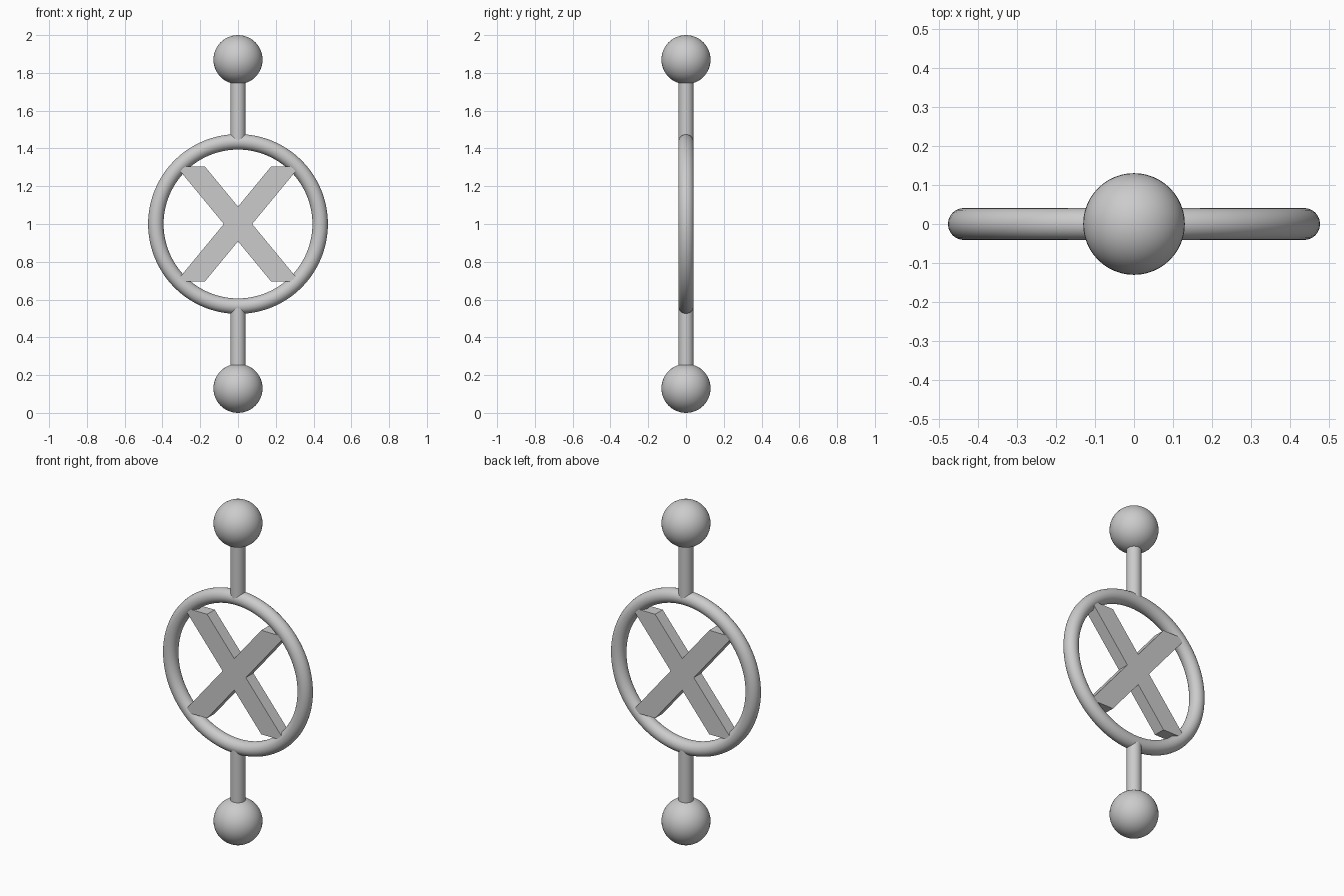
import bpy, bmesh, math

if "Cube" in bpy.data.objects:
    bpy.data.objects.remove(bpy.data.objects["Cube"])

MID = 1.0      # height of the ring centre
DEPTH = 0.035  # half thickness of the cross


def finish(name, smooth=True):
    ob = bpy.context.object
    ob.name = name
    if smooth:
        bpy.ops.object.shade_smooth_by_angle(angle=math.radians(40))
    return ob


# upright ring
bpy.ops.mesh.primitive_torus_add(major_radius=0.435, minor_radius=0.041,
                                 major_segments=96, minor_segments=24,
                                 location=(0, 0, MID), rotation=(math.pi / 2, 0, 0))
finish("ring")

# ball and rod at both ends
for side, label in ((-1, "lower"), (1, "upper")):
    bpy.ops.mesh.primitive_uv_sphere_add(segments=48, ring_count=24, radius=0.13,
                                         location=(0, 0, MID + side * 0.87))
    finish(label + "_ball")
    bpy.ops.mesh.primitive_cylinder_add(vertices=32, radius=0.04, depth=0.36,
                                        location=(0, 0, MID + side * 0.62))
    finish(label + "_rod")

# flat X-shaped cross with level ends
quarter = [(0.075, 0), (0.326, 0.304), (0.175, 0.304), (0, 0.092)]
outline = (quarter + [(-x, z) for x, z in quarter[2:0:-1]]
           + [(-x, -z) for x, z in quarter]
           + [(x, -z) for x, z in quarter[2:0:-1]])
bm = bmesh.new()
face = bm.faces.new([bm.verts.new((x, -DEPTH, z + MID)) for x, z in outline])
bm.normal_update()
ext = bmesh.ops.extrude_face_region(bm, geom=[face])
bmesh.ops.translate(bm, vec=(0, 2 * DEPTH, 0),
                    verts=[g for g in ext["geom"] if isinstance(g, bmesh.types.BMVert)])
if face.is_valid and len(bm.faces) < 14:
    bm.faces.new([v for v in bm.verts if v.co.y < 0])
bmesh.ops.recalc_face_normals(bm, faces=bm.faces)
mesh = bpy.data.meshes.new("cross")
bm.to_mesh(mesh)
bm.free()
bpy.context.collection.objects.link(bpy.data.objects.new("cross", mesh))
